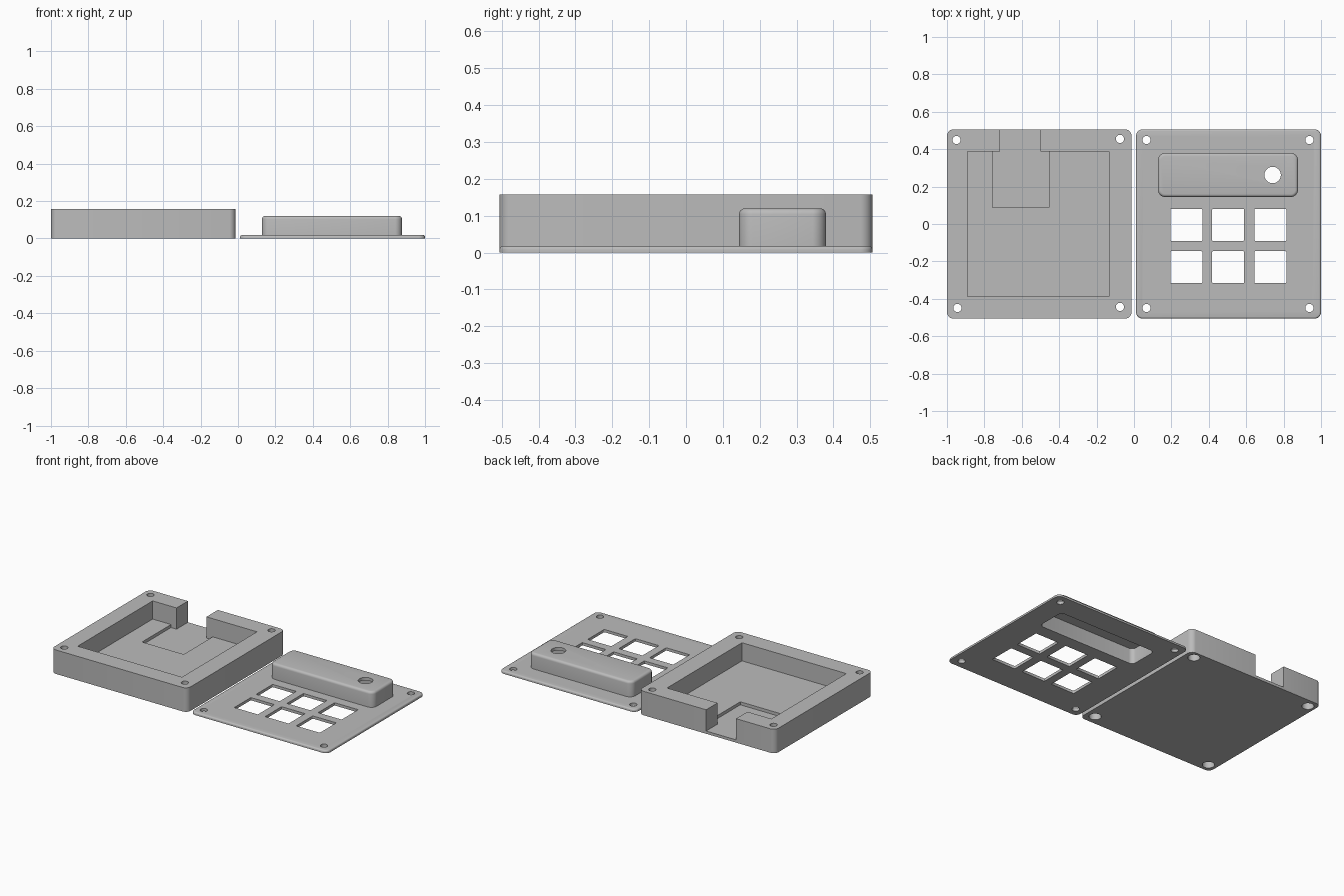
import bpy, bmesh, math

if "Cube" in bpy.data.objects:
    bpy.data.objects.remove(bpy.data.objects["Cube"])

grey = bpy.data.materials.new("light grey")
grey.diffuse_color = (0.5, 0.5, 0.5, 1)
grey.use_nodes = True
grey.node_tree.nodes["Principled BSDF"].inputs["Base Color"].default_value = grey.diffuse_color


def add_solid(bm, x0, x1, y0, y1, r, levels, seg=8):
    """Rounded rectangle lofted through (z, inset) levels; r = 0 gives a plain box."""
    rings = []
    for z, inset in levels:
        rad = max(r - inset, 0.002) if r else 0
        ring = []
        for k, (sx, sy) in enumerate(((1, 1), (-1, 1), (-1, -1), (1, -1))):
            cx = (x1 - inset - rad) if sx > 0 else (x0 + inset + rad)
            cy = (y1 - inset - rad) if sy > 0 else (y0 + inset + rad)
            steps = range(seg) if r else (0,)
            for i in steps:
                # half-step offsets keep neighbouring corner points distinct on full circles
                a = math.pi / 2 * (k + (i + 0.5) / seg)
                ring.append(bm.verts.new((cx + rad * math.cos(a), cy + rad * math.sin(a), z)))
        rings.append(ring)
    for low, high in zip(rings, rings[1:]):
        n = len(low)
        for i in range(n):
            j = (i + 1) % n
            bm.faces.new((low[i], low[j], high[j], high[i]))
    bm.faces.new(rings[0][::-1])
    bm.faces.new(rings[-1])


def make(name, *solids, cutter=False):
    bm = bmesh.new()
    for s in solids:
        add_solid(bm, *s)
    mesh = bpy.data.meshes.new(name)
    bm.to_mesh(mesh)
    bm.free()
    mesh.materials.append(grey)
    ob = bpy.data.objects.new(name, mesh)
    bpy.context.collection.objects.link(ob)
    if cutter:
        ob.hide_render = True
        ob.hide_set(True)
    return ob


def hole(x, y, r, levels):
    return (x - r, x + r, y - r, y + r, r, levels)


def cut(ob, *cutters):
    for c in cutters:
        m = ob.modifiers.new(c.name, 'BOOLEAN')
        m.operation, m.solver, m.object = 'DIFFERENCE', 'EXACT', c
    bpy.context.view_layer.objects.active = ob
    ob.select_set(True)
    for m in list(ob.modifiers):
        bpy.ops.object.modifier_apply(modifier=m.name)
    bpy.ops.object.shade_smooth_by_angle(angle=math.radians(35))
    ob.select_set(False)


def fillet(z, r, n=4):
    """Levels rounding a top edge of height z."""
    return [(z - r + r * math.sin(t), r - r * math.cos(t))
            for t in (math.pi / 2 * i / n for i in range(n + 1))]


# Open tray with a wire notch in the back wall
tray = make("tray", (-1, -0.013, -0.506, 0.506, 0.035, [(0, 0), (0.157, 0)]))
cavity = make("cavity_cutter", (-0.89, -0.134, -0.388, 0.388, 0, [(0.038, 0), (0.3, 0)]), cutter=True)
recess = make("recess_cutter", (-0.757, -0.455, 0.088, 0.388, 0, [(0.018, 0), (0.1, 0)]), cutter=True)
notch = make("notch_cutter", (-0.717, -0.5, 0.3, 0.6, 0, [(0.018, 0), (0.3, 0)]), cutter=True)
# Screw holes, counterbored from below
bore = [(-0.05, -0.014), (0.05, -0.014), (0.05, 0), (0.3, 0)]
screws = make("tray_screw_cutter", *[hole(x, y, 0.022, bore) for x, y in
              ((-0.949, 0.449), (-0.075, 0.455), (-0.944, -0.449), (-0.075, -0.443))], cutter=True)
cut(tray, cavity, recess, notch, screws)

# Thin cover panel with screw holes and six key windows
panel = make("cover_panel", (0.011, 1, -0.506, 0.506, 0.035, [(0, 0)] + fillet(0.018, 0.01)))
through = [(-0.1, 0), (0.3, 0)]
openings = [hole(x, y, 0.022, through) for x in (0.067, 0.938) for y in (-0.449, 0.449)]
for x in (0.28, 0.503, 0.729):
    for y in (-0.005, -0.231):
        openings.append((x - 0.0855, x + 0.0855, y - 0.0855, y + 0.0855, 0.005, through, 3))
windows = make("window_cutter", *openings, cutter=True)

# Hollow raised housing with a round opening on top
housing = make("raised_housing", (0.128, 0.877, 0.144, 0.38, 0.04, [(0.018, 0)] + fillet(0.12, 0.016)))
hollow = make("hollow_cutter", (0.148, 0.857, 0.164, 0.36, 0.03, [(-0.1, 0), (0.1, 0)]), cutter=True)
port = make("port_cutter", hole(0.741, 0.262, 0.044, [(0.05, 0), (0.3, 0)]), cutter=True)
cut(panel, windows, hollow)
cut(housing, hollow, port)
